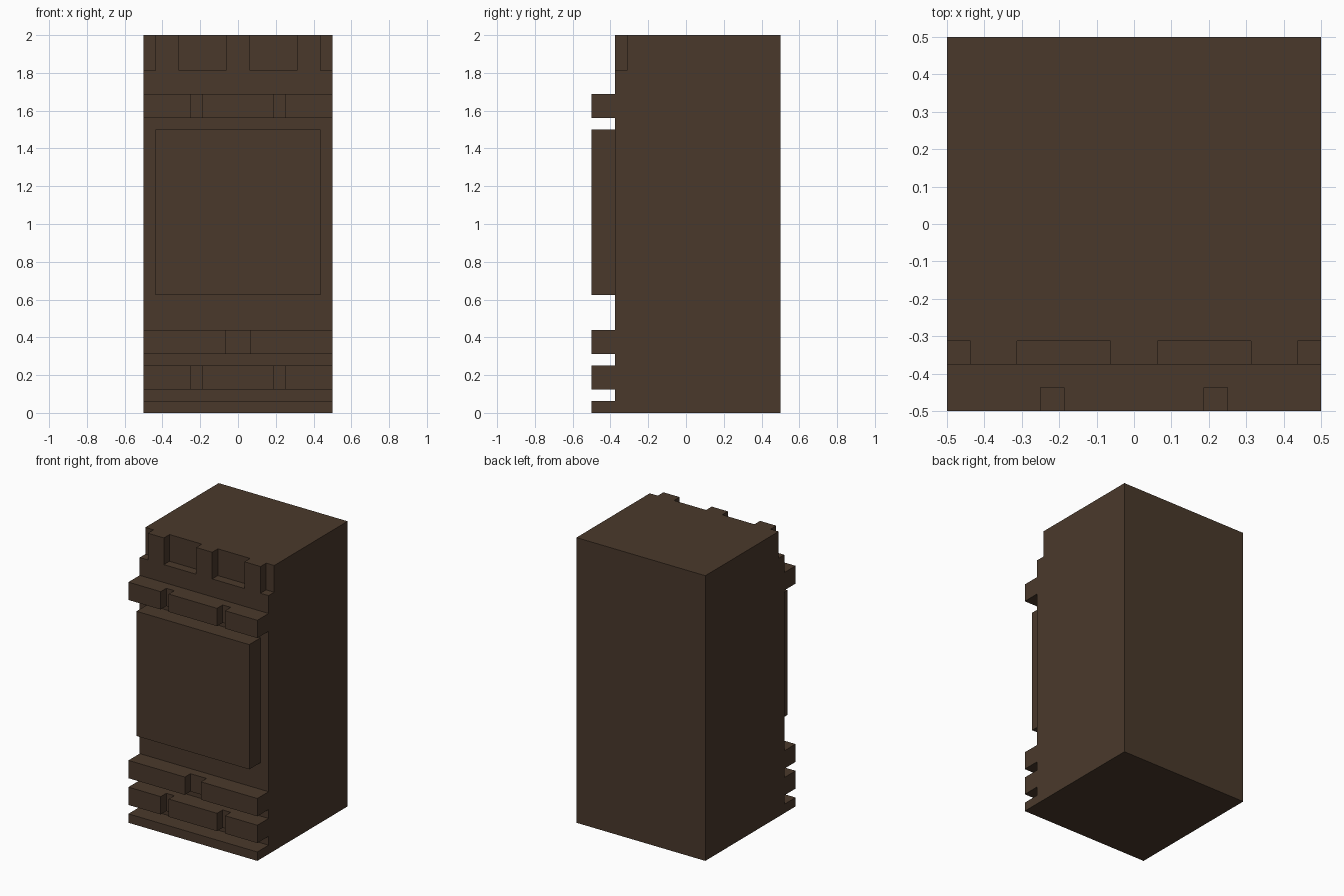
import bpy
import bmesh

if "Cube" in bpy.data.objects:
    bpy.data.objects.remove(bpy.data.objects["Cube"])

U = 1 / 16  # the model sits on a 1/16 unit grid

wood = bpy.data.materials.new("dark brown")
wood.diffuse_color = (0.0685, 0.0409, 0.0242, 1)
wood.use_nodes = True
wood.node_tree.nodes["Principled BSDF"].inputs["Base Color"].default_value = wood.diffuse_color


def prism(name, plan, z0, z1):
    """Extrude a counter-clockwise plan outline (grid units) from z0 to z1."""
    bm = bmesh.new()
    low = bm.faces.new([bm.verts.new((x * U, y * U, z0 * U)) for x, y in plan])
    top = bmesh.ops.extrude_face_region(bm, geom=[low])["geom"]
    verts = [g for g in top if isinstance(g, bmesh.types.BMVert)]
    bmesh.ops.translate(bm, verts=verts, vec=(0, 0, (z1 - z0) * U))
    bmesh.ops.recalc_face_normals(bm, faces=bm.faces)
    mesh = bpy.data.meshes.new(name)
    bm.to_mesh(mesh)
    bm.free()
    mesh.materials.append(wood)
    obj = bpy.data.objects.new(name, mesh)
    bpy.context.collection.objects.link(obj)
    return obj


def box(name, x0, x1, y0, y1, z0, z1):
    return prism(name, [(x0, y0), (x1, y0), (x1, y1), (x0, y1)], z0, z1)


def band(name, z0, z1, notches):
    """Full-width front band with shallow notches cut in its face."""
    plan = [(-8, -8)]
    for a, b in notches:
        plan += [(a, -8), (a, -7), (b, -7), (b, -8)]
    return prism(name, plan + [(8, -8), (8, -6), (-8, -6)], z0, z1)


# main block, with recesses along the top front edge
body = box("body", -8, 8, -6, 8, 0, 32)
for a, b in [(-9, -7), (-5, -1), (1, 5), (7, 9)]:
    cutter = box("recess_cutter", a, b, -7, -5, 29, 33)
    cutter.hide_render = True
    cutter.hide_viewport = True
    mod = body.modifiers.new("recess", "BOOLEAN")
    mod.operation = "DIFFERENCE"
    mod.solver = "EXACT"
    mod.object = cutter

# raised front panel
box("front_panel", -7, 7, -8, -6, 10, 24)

# front bands and base strip
pair = [(-4, -3), (3, 4)]
band("upper_band", 25, 27, pair)
band("middle_band", 5, 7, [(-1, 1)])
band("lower_band", 2, 4, pair)
band("base_strip", 0, 1, [])
